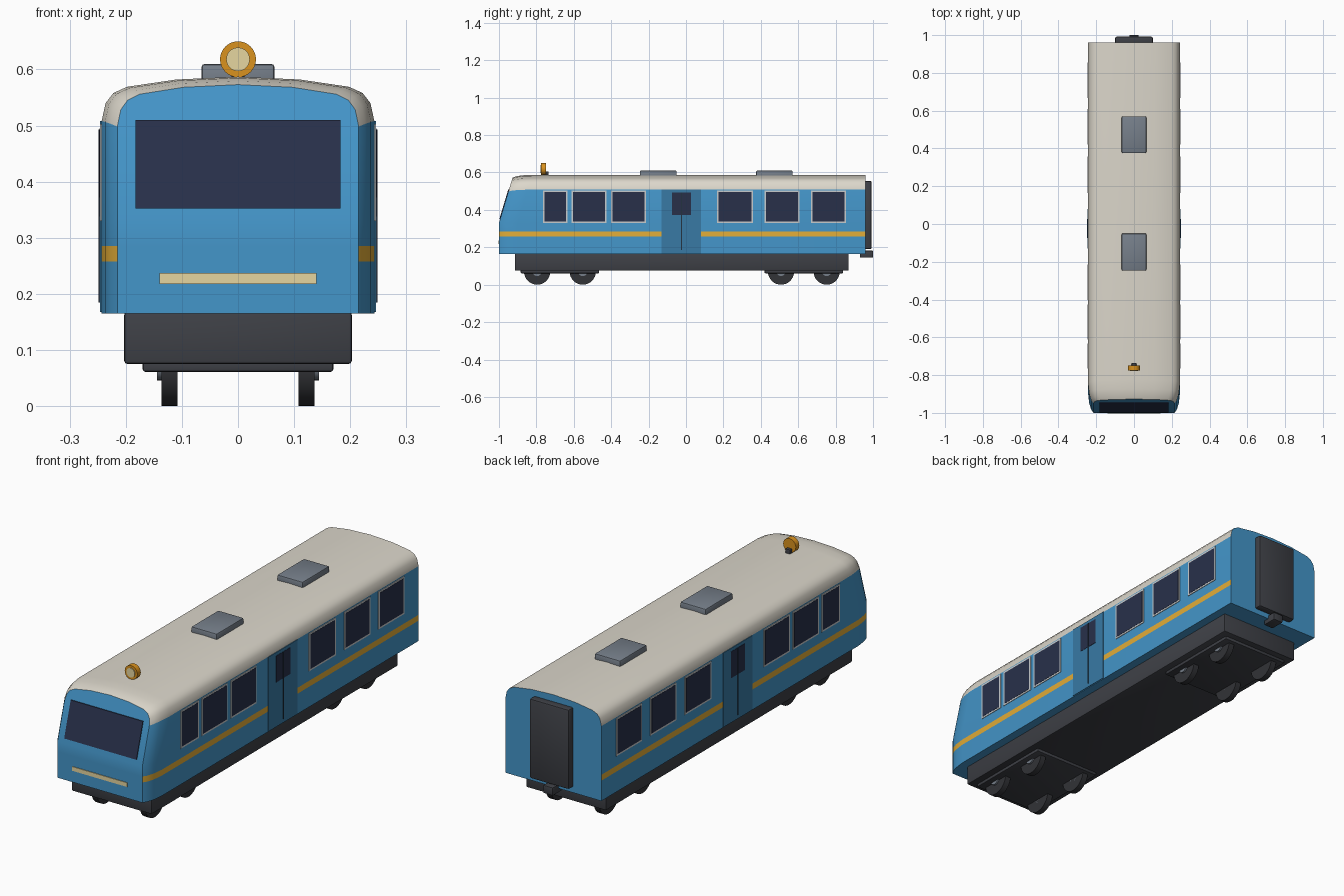
import bpy, bmesh, math
from mathutils import Vector

if "Cube" in bpy.data.objects:
    bpy.data.objects.remove(bpy.data.objects["Cube"])


def mat(name, r, g, b):
    m = bpy.data.materials.new(name)
    lin = [((c / 255 + 0.055) / 1.055) ** 2.4 for c in (r, g, b)]
    m.diffuse_color = (*lin, 1)
    m.use_nodes = True
    m.node_tree.nodes["Principled BSDF"].inputs["Base Color"].default_value = m.diffuse_color
    return m


BLUE = mat("body_blue", 68, 150, 202)
DOOR = mat("door_blue", 56, 122, 165)
CREAM = mat("roof_cream", 220, 215, 203)
YELLOW = mat("stripe_yellow", 228, 174, 56)
GLASS = mat("dark_glass", 40, 48, 74)
FRAME = mat("window_frame", 200, 204, 206)
DARK = mat("underframe_dark", 62, 64, 70)
BLACK = mat("wheel_dark", 50, 51, 55)
GREY = mat("roof_unit_grey", 118, 127, 138)
ORANGE = mat("lamp_orange", 218, 146, 30)
LENS = mat("lamp_lens", 230, 214, 160)
SEAM = mat("door_seam", 35, 50, 65)


def add_object(name, bm, *mats, smooth=None):
    bmesh.ops.recalc_face_normals(bm, faces=bm.faces[:])
    me = bpy.data.meshes.new(name)
    bm.to_mesh(me)
    bm.free()
    for m in mats:
        me.materials.append(m)
    ob = bpy.data.objects.new(name, me)
    bpy.context.collection.objects.link(ob)
    if smooth:
        bpy.ops.object.select_all(action='DESELECT')
        ob.select_set(True)
        bpy.context.view_layer.objects.active = ob
        bpy.ops.object.shade_smooth_by_angle(angle=math.radians(smooth))
    return ob


def box(name, x, y, z, m, bevel=0):
    bm = bmesh.new()
    bmesh.ops.create_cube(bm, size=1)
    for v in bm.verts:
        v.co = Vector([(a + b) / 2 + c * (b - a) for (a, b), c in zip((x, y, z), v.co)])
    if bevel:
        bmesh.ops.bevel(bm, geom=bm.edges[:], offset=bevel, segments=2, profile=0.5, affect='EDGES')
    return add_object(name, bm, m, smooth=30 if bevel else None)


def sides(name, x, y, z, m, bevel=0):
    box(name + "_right", x, y, z, m, bevel)
    box(name + "_left", (-x[1], -x[0]), y, z, m, bevel)


def cylinder(name, r, depth, loc, axis, m, r2=None):
    bm = bmesh.new()
    bmesh.ops.create_cone(bm, cap_ends=True, segments=32, radius1=r,
                          radius2=r if r2 is None else r2, depth=depth)
    rot = Vector((0, 0, 1)).rotation_difference(Vector(axis)).to_matrix()
    for v in bm.verts:
        v.co = rot @ v.co + Vector(loc)
    return add_object(name, bm, m, smooth=35)


def nose_y(z):
    # front face: upright below the kink, leaning back above it
    return -1 + max(0, z - 0.33) * 0.3


# Car body shell: half section mirrored, lofted from the tail to the tapered nose
half = [(0.243, 0.165), (0.243, 0.258), (0.243, 0.285), (0.243, 0.33), (0.243, 0.508),
        (0.236, 0.54), (0.222, 0.558), (0.198, 0.569), (0.11, 0.582), (0, 0.587)]
section = half + [(-x, z) for x, z in half[-2::-1]]
n = len(section)
rings_spec = [(None, 1, 1), (0.10, 1, 1), (0.05, 0.975, 0.992), (0.018, 0.935, 0.972), (0, 0.885, 0.945)]
bm = bmesh.new()
rings = []
for back, sx, sz in rings_spec:
    ring = []
    for x, z in section:
        z = z if z <= 0.33 else 0.33 + (z - 0.33) * sz
        ring.append(bm.verts.new((x * sx, 0.96 if back is None else nose_y(z) + back, z)))
    rings.append(ring)
for a, b in zip(rings, rings[1:]):
    for i in range(n):
        j = (i + 1) % n
        f = bm.faces.new((a[i], a[j], b[j], b[i]))
        if i in (1, n - 3):
            f.material_index = 1
        elif 4 <= i <= n - 6:
            f.material_index = 2
bm.faces.new(rings[0])
front = rings[-1]
for i in range(3):
    bm.faces.new((front[i], front[i + 1], front[n - 2 - i], front[n - 1 - i]))
bm.faces.new(front[3:n - 3])
add_object("car_body", bm, BLUE, YELLOW, CREAM, smooth=32)

# Windscreen, lying on the sloped front
bm = bmesh.new()
bmesh.ops.create_cube(bm, size=1)
for v in bm.verts:
    z = 0.431 + v.co.z * 0.158
    v.co = Vector((v.co.x * 0.366, nose_y(z) + v.co.y * 0.008, z))
add_object("windscreen", bm, GLASS)
box("front_light_strip", (-0.14, 0.14), (-1.003, -0.99), (0.218, 0.237), LENS)

# Side windows with pale frames
for k, (y0, y1) in enumerate([(-0.765, -0.633), (-0.612, -0.425), (-0.402, -0.215),
                              (0.165, 0.358), (0.42, 0.608), (0.668, 0.855)]):
    sides(f"window_frame_{k}", (0.235, 0.2455), (y0, y1), (0.33, 0.503), FRAME)
    sides(f"window_pane_{k}", (0.236, 0.2465), (y0 + 0.008, y1 - 0.008), (0.338, 0.495), GLASS)

# Side doors
sides("door", (0.23, 0.246), (-0.13, 0.08), (0.168, 0.508), DOOR)
sides("door_window", (0.236, 0.2475), (-0.075, 0.027), (0.372, 0.493), GLASS)
sides("door_seam", (0.236, 0.2485), (-0.027, -0.021), (0.185, 0.493), SEAM)

# Rear gangway and coupler
box("rear_gangway", (-0.1, 0.1), (0.95, 0.992), (0.19, 0.555), DARK, 0.008)
box("rear_coupler", (-0.025, 0.025), (0.93, 1.0), (0.145, 0.182), DARK, 0.004)

# Underframe, bogies and wheels
box("underframe", (-0.203, 0.203), (-0.915, 0.87), (0.075, 0.168), DARK, 0.006)
for b, yc in (("front", -0.674), ("rear", 0.63)):
    box(b + "_bogie", (-0.17, 0.17), (yc - 0.21, yc + 0.21), (0.061, 0.085), DARK, 0.005)
    for k, dy in enumerate((-0.122, 0.122)):
        for side, s in (("right", 1), ("left", -1)):
            tag = f"{b}_{side}_{k}"
            cylinder("wheel_" + tag, 0.07, 0.028, (s * 0.122, yc + dy, 0.07), (1, 0, 0), BLACK)
            cylinder("hub_" + tag, 0.024, 0.036, (s * 0.126, yc + dy, 0.07), (1, 0, 0), GREY)

# Roof units
for k, (y0, y1) in enumerate([(-0.247, -0.05), (0.375, 0.57)]):
    box(f"roof_unit_{k}", (-0.065, 0.065), (y0, y1), (0.565, 0.61), GREY, 0.006)

# Roof headlamp
cylinder("roof_lamp", 0.032, 0.025, (0, -0.762, 0.618), (0, -1, 0), ORANGE)
cylinder("roof_lamp_lens", 0.021, 0.006, (0, -0.775, 0.618), (0, -1, 0), LENS)
box("roof_lamp_mount", (-0.012, 0.012), (-0.765, -0.735), (0.575, 0.606), DARK, 0.003)
